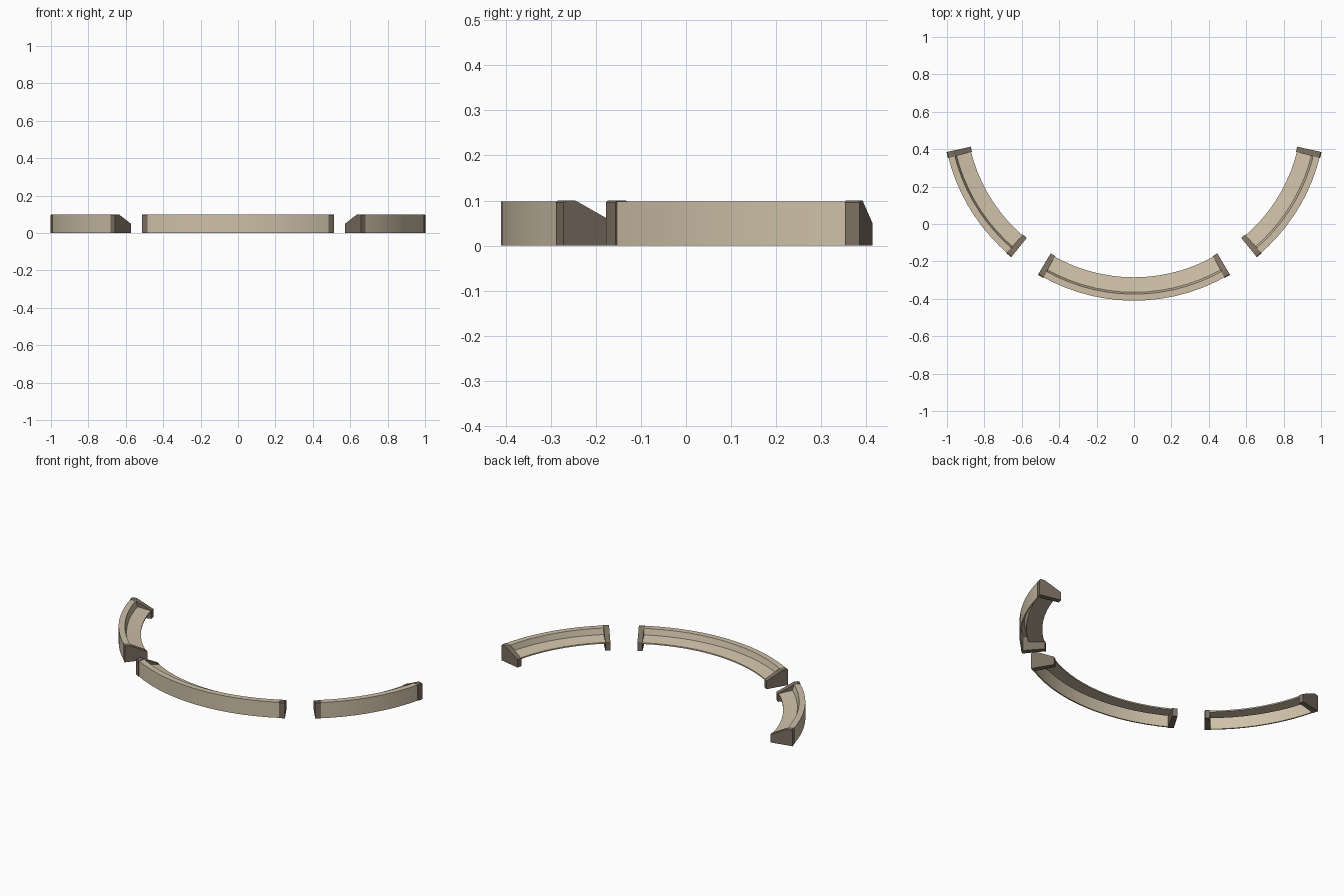
import bpy, bmesh
from math import sin, cos, radians

if "Cube" in bpy.data.objects:
    bpy.data.objects.remove(bpy.data.objects["Cube"])

def material(name, color):
    m = bpy.data.materials.new(name)
    m.diffuse_color = color
    m.use_nodes = True
    m.node_tree.nodes["Principled BSDF"].inputs["Base Color"].default_value = m.diffuse_color
    return m

BEIGE = material("beige", (0.62, 0.53, 0.39, 1))
BROWN = material("dark_brown", (0.20, 0.16, 0.12, 1))

def sweep(name, profile, a0, a1, steps, centre, mat):
    """Sweep an (r, z) outline around a centre; angles are measured from -y."""
    bm = bmesh.new()
    rings = []
    for i in range(steps + 1):
        a = radians(a0 + (a1 - a0) * i / steps)
        rings.append([bm.verts.new((centre[0] + r * sin(a), centre[1] - r * cos(a), z))
                      for r, z in profile])
    n = len(profile)
    for p, q in zip(rings, rings[1:]):
        for j in range(n):
            k = (j + 1) % n
            bm.faces.new((p[j], p[k], q[k], q[j]))
    bm.faces.new(rings[0])
    bm.faces.new(rings[-1])
    bmesh.ops.recalc_face_normals(bm, faces=bm.faces)
    me = bpy.data.meshes.new(name)
    bm.to_mesh(me)
    bm.free()
    me.materials.append(mat)
    ob = bpy.data.objects.new(name, me)
    bpy.context.collection.objects.link(ob)
    bpy.ops.object.select_all(action='DESELECT')
    ob.select_set(True)
    bpy.context.view_layer.objects.active = ob
    bpy.ops.object.shade_smooth_by_angle(angle=radians(25))
    return ob

# Open-bottomed shell: outer wall, top rim, step and ledge
SHELL = [(1.0, 0), (1.0, 0.098), (0.965, 0.098), (0.955, 0.062), (0.875, 0.05),
         (0.875, 0.042), (0.962, 0.052), (0.972, 0.088), (0.992, 0.088), (0.992, 0)]
# Sloping end bracket
CAP = [(0.87, 0), (0.87, 0.05), (0.968, 0.098), (0.974, 0.1), (0.998, 0.1),
       (1.003, 0.096), (1.003, 0)]
CAP_ANGLE = 1.9

def section(name, a0, a1, steps, centre):
    s = CAP_ANGLE if a1 > a0 else -CAP_ANGLE
    sweep(name + "_shell", SHELL, a0 + s / 2, a1 - s / 2, steps, centre, BEIGE)
    sweep(name + "_start_bracket", CAP, a0, a0 + s, 1, centre, BROWN)
    sweep(name + "_end_bracket", CAP, a1 - s, a1, 1, centre, BROWN)

section("front_barrier", -30.8, 30.8, 14, (0, 0.59))
for side, label in ((1, "right"), (-1, "left")):
    section(label + "_barrier", side * 39.2, side * 77.6, 9, (side * 0.023, 0.6))
